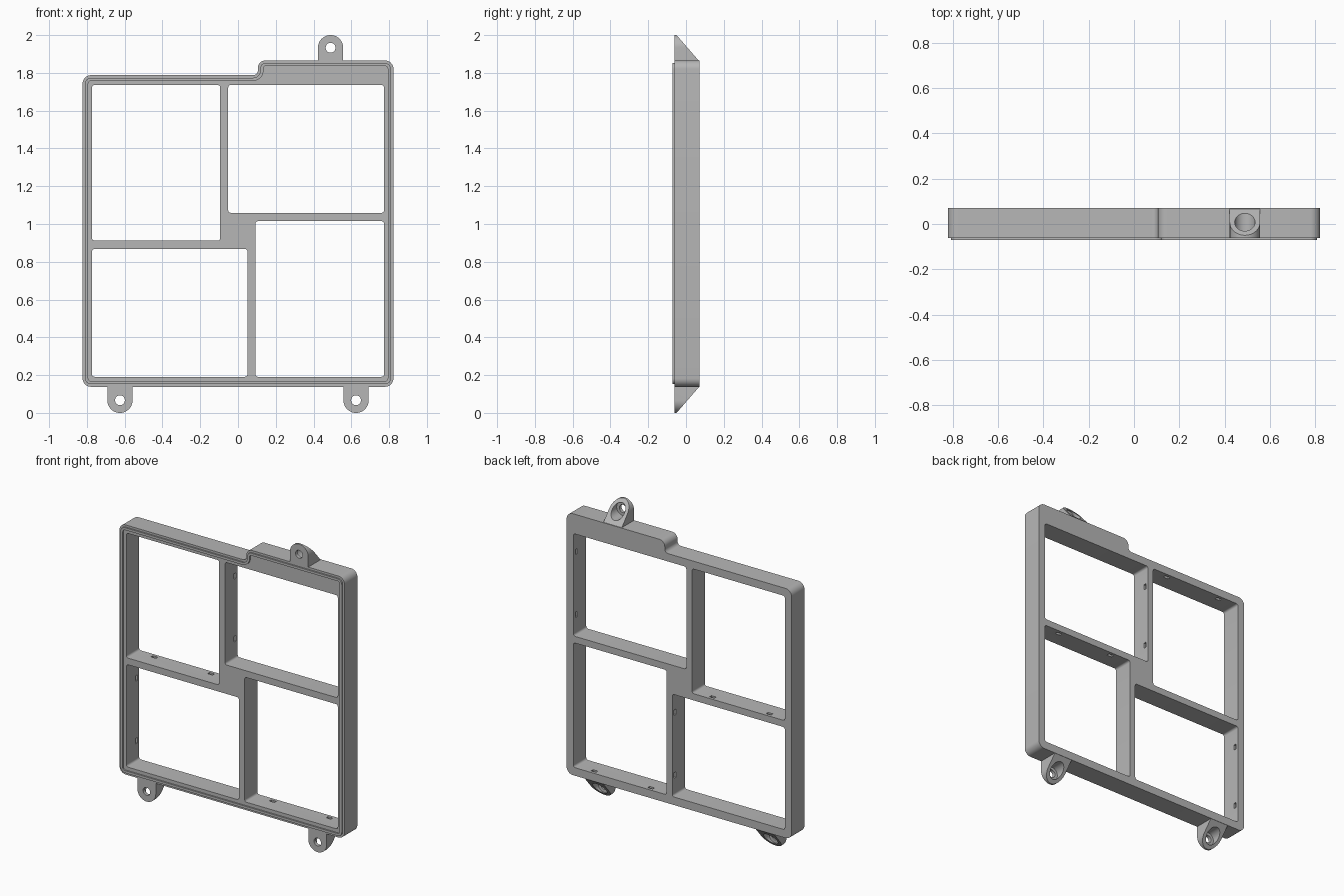
import bpy, bmesh, math
from mathutils import Vector

cube = bpy.data.objects.get("Cube")
if cube:
    bpy.data.objects.remove(cube, do_unlink=True)

FRONT, BACK = -0.062, 0.0715
LIP = -0.0715

grey = bpy.data.materials.new("plain grey")
grey.use_nodes = True
grey.diffuse_color = (0.47, 0.47, 0.47, 1)
grey.node_tree.nodes["Principled BSDF"].inputs["Base Color"].default_value = grey.diffuse_color


def rounded(corners, inset=0.0, steps=8):
    """Counter-clockwise right-angled outline with rounded corners, optionally inset."""
    pts = []
    for i, (x, z, r) in enumerate(corners):
        p = Vector((x, z))
        d1 = (p - Vector(corners[i - 1][:2])).normalized()
        d2 = (Vector(corners[(i + 1) % len(corners)][:2]) - p).normalized()
        p += (Vector((-d1.y, d1.x)) + Vector((-d2.y, d2.x))) * inset
        r += -inset if d1.x * d2.y - d1.y * d2.x > 0 else inset
        c = p + (d2 - d1) * r
        for k in range(steps + 1):
            t = math.pi / 2 * k / steps
            pts.append(c + (d1 * math.sin(t) - d2 * math.cos(t)) * r)
    return pts


def rect(x0, x1, z0, z1, r):
    return [(x0, z0, r), (x1, z0, r), (x1, z1, r), (x0, z1, r)]


def circle(x, z, r, n=40):
    return [(x + r * math.cos(2 * math.pi * k / n), z + r * math.sin(2 * math.pi * k / n))
            for k in range(n)]


def prism(name, outlines, y0, y1):
    """Extrude x-z outlines from y0 to y1; y1 may be a function of z."""
    bm = bmesh.new()
    for pts in outlines:
        front = [bm.verts.new((p[0], y0, p[1])) for p in pts]
        back = [bm.verts.new((p[0], y1(p[1]) if callable(y1) else y1, p[1])) for p in pts]
        bm.faces.new(front)
        bm.faces.new(back[::-1])
        for i in range(len(pts)):
            bm.faces.new((front[i - 1], back[i - 1], back[i], front[i]))
    bmesh.ops.recalc_face_normals(bm, faces=bm.faces)
    mesh = bpy.data.meshes.new(name)
    bm.to_mesh(mesh)
    bm.free()
    mesh.materials.append(grey)
    ob = bpy.data.objects.new(name, mesh)
    bpy.context.collection.objects.link(ob)
    return ob


def cut(target, cutter):
    """Subtract the cutter, bake the result and discard the cutter."""
    cutter.hide_render = True
    mod = target.modifiers.new("cut", 'BOOLEAN')
    mod.operation = 'DIFFERENCE'
    mod.solver = 'EXACT'
    mod.object = cutter
    bpy.context.view_layer.update()
    mesh = bpy.data.meshes.new_from_object(target.evaluated_get(bpy.context.evaluated_depsgraph_get()))
    target.modifiers.clear()
    target.data = mesh
    bpy.data.objects.remove(cutter, do_unlink=True)


# Main frame with a raised top-left shoulder
outline = [(-0.823, 0.138, 0.045), (0.823, 0.138, 0.045), (0.823, 1.866, 0.045),
           (0.105, 1.866, 0.04), (0.105, 1.788, 0.025), (-0.823, 1.788, 0.045)]
frame = prism("frame", [rounded(outline)], FRONT, BACK)

# Four openings in a pinwheel; the flag tells whether notches sit in top and bottom walls
openings = [(-0.773, -0.094, 0.912, 1.736, True), (-0.052, 0.773, 1.059, 1.736, False),
            (-0.773, 0.050, 0.191, 0.868, False), (0.092, 0.773, 0.191, 1.015, True)]
cut(frame, prism("opening_cutter",
                 [rounded(rect(*o[:4], 0.014), steps=4) for o in openings], -0.2, 0.2))

# Small notches, two in each of two facing walls per opening
notches = []
for x0, x1, z0, z1, upright in openings:
    for s in (-0.207, 0.207):
        if upright:
            c = (x0 + x1) / 2 + s
            spans = [(c - 0.018, c + 0.018, w - 0.015, w + 0.015) for w in (z0, z1)]
        else:
            c = (z0 + z1) / 2 + s
            spans = [(w - 0.015, w + 0.015, c - 0.018, c + 0.018) for w in (x0, x1)]
        notches += [[(a, e), (b, e), (b, f), (a, f)] for a, b, e, f in spans]
cut(frame, prism("notch_cutter", notches, 0.032, 0.052))

# Thin raised ridge around the front
ridge = prism("front_ridge", [rounded(outline, 0.014)], LIP, FRONT + 0.002)
cut(ridge, prism("ridge_cutter", [rounded(outline, 0.03)], -0.2, 0.2))

# Wedge-shaped screw tabs with counterbored holes
R, BASE, TIP = 0.067, 0.14, -0.05
parts = [frame, ridge]
for name, x, top in (("top_tab", 0.49, True), ("right_bottom_tab", -0.625, False),
                     ("left_bottom_tab", 0.625, False)):
    height = (lambda d: 2 - d) if top else (lambda d: d)
    shape = [(x + R * math.cos(math.pi * k / 24), height(R - R * math.sin(math.pi * k / 24)))
             for k in range(25)]
    shape += [(x - R, height(BASE)), (x + R, height(BASE))]
    tab = prism(name, [shape], FRONT,
                lambda z: TIP + (BACK - TIP) * (2 - z if top else z) / BASE)
    cut(tab, prism("bore_cutter", [circle(x, height(R), 0.045)], -0.04, 0.2))
    cut(tab, prism("hole_cutter", [circle(x, height(R), 0.026)], -0.2, 0.2))
    parts.append(tab)

# Smooth rounded corners, keep hard edges
bpy.ops.object.select_all(action='DESELECT')
for ob in parts:
    ob.select_set(True)
bpy.context.view_layer.objects.active = frame
bpy.ops.object.shade_smooth_by_angle(angle=math.radians(30))
